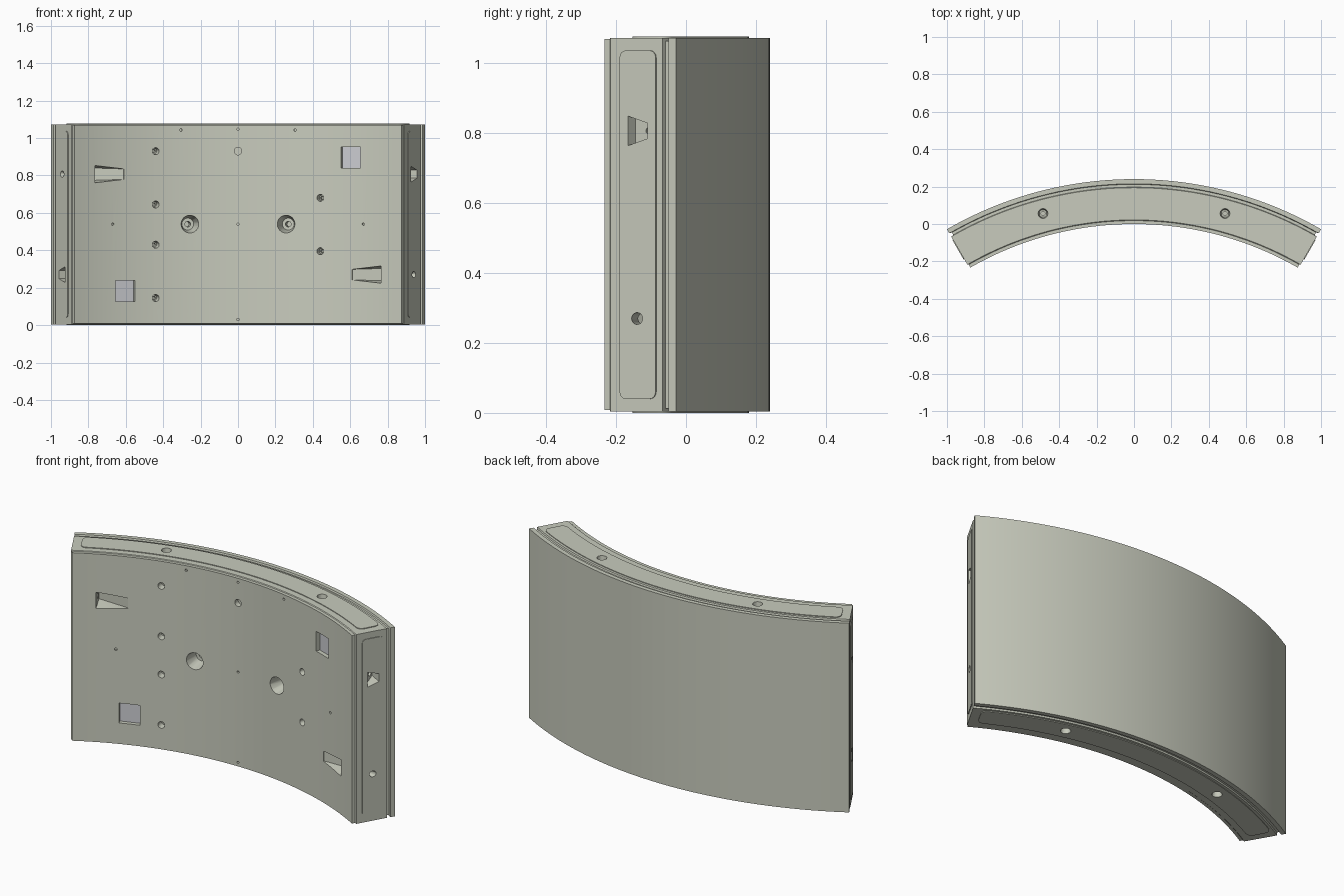
import bpy, bmesh
from math import sin, cos, asin, pi, radians
from mathutils import Vector

if "Cube" in bpy.data.objects:
    bpy.data.objects.remove(bpy.data.objects["Cube"])

RI, RO, H = 1.76, 2.0, 1.077      # inner radius, outer radius, height
END = radians(30)                 # half angle of the segment
LIP = 0.004                       # how far the contact pads stand proud


def P(t, r, z):
    return Vector((r * sin(t), r * cos(t) - RI, z))


def ang(x):
    return asin(x / RI)


def material(name, rgb):
    m = bpy.data.materials.new(name)
    m.diffuse_color = (*rgb, 1)
    m.use_nodes = True
    m.node_tree.nodes["Principled BSDF"].inputs["Base Color"].default_value = m.diffuse_color
    return m


concrete = material("concrete", (0.58, 0.60, 0.51))
steel = material("plate_grey", (0.60, 0.61, 0.64))


def finish(name, bm, mat=None):
    bmesh.ops.recalc_face_normals(bm, faces=bm.faces)
    me = bpy.data.meshes.new(name)
    bm.to_mesh(me)
    bm.free()
    ob = bpy.data.objects.new(name, me)
    bpy.context.collection.objects.link(ob)
    if mat:
        me.materials.append(mat)
    return ob


def hull(bm, pts):
    """Add a convex solid around the points."""
    vs = [bm.verts.new(p) for p in pts]
    res = bmesh.ops.convex_hull(bm, input=vs)
    junk = [v for v in res["geom_interior"] + res["geom_unused"] if isinstance(v, bmesh.types.BMVert)]
    bmesh.ops.delete(bm, geom=junk, context='VERTS')


def cone(bm, a, ra, b, rb, n=20):
    d = (b - a).normalized()
    u = d.orthogonal().normalized()
    w = d.cross(u)
    hull(bm, [c + r * (cos(2 * pi * i / n) * u + sin(2 * pi * i / n) * w)
              for c, r in ((a, ra), (b, rb)) for i in range(n)])


def radial(bm, x, z, r0, r1, depth):
    cone(bm, P(ang(x), RI - 0.012, z), r0, P(ang(x), RI + depth, z), r1)


def loft(name, loops, mat):
    """Skin matching loops and cap both ends."""
    bm = bmesh.new()
    rings = [[bm.verts.new(p) for p in lp] for lp in loops]
    n = len(rings[0])
    for a, b in zip(rings, rings[1:]):
        for i in range(n):
            j = (i + 1) % n
            bm.faces.new((a[i], a[j], b[j], b[i]))
    return bm, rings


# Main body: rectangular outline lofted outward through lip, face and gasket groove
N = 40
profile = [(RI, .006), (1.778, .006), (1.782, 0), (1.954, 0), (1.957, .014),
           (1.972, .014), (1.975, 0), (RO, 0)]
loops = []
for r, inset in profile:
    e = END - inset / r
    ts = [-e + 2 * e * i / N for i in range(N + 1)]
    z0, z1 = LIP + inset * 0.6, H - LIP - inset * 0.6
    loops.append([P(t, r, z0) for t in ts] + [P(t, r, z1) for t in reversed(ts)])
bm, rings = loft("body", loops, concrete)
for ring in (rings[0], rings[-1]):
    for i in range(N):
        bm.faces.new((ring[i], ring[i + 1], ring[2 * N - i], ring[2 * N + 1 - i]))
body = finish("segment_body", bm, concrete)


def rounded(a0, a1, b0, b1, ra, rb, n=4, long=40):
    """Rounded rectangle outline with its long sides (first axis) subdivided."""
    out = []
    for k, (ca, cb) in enumerate(((a1 - ra, b1 - rb), (a0 + ra, b1 - rb),
                                  (a0 + ra, b0 + rb), (a1 - ra, b0 + rb))):
        for i in range(n + 1):
            q = (k + i / n) * pi / 2
            out.append((ca + ra * cos(q), cb + rb * sin(q)))
        if k % 2 == 0:
            s = (a0 + ra - ca) if k == 0 else (a1 - ra - ca)
            y = b1 if k == 0 else b0
            out += [(ca + s * i / long, y) for i in range(1, long)]
    return out


# Contact pads on the top, bottom and both end faces
parts = [body]
for s, top, end in ((1, "top_pad", "right_end_pad"), (-1, "bottom_pad", "left_end_pad")):
    a = radians(28.6)
    arc = rounded(-a, a, 1.818, 1.94, .016, .03)
    zs = (H, H - .02) if s > 0 else (0, .02)
    jobs = [(top, [[P(t, r, z) for t, r in arc] for z in zs])]
    tangent = Vector((s * cos(END), -sin(END), 0))
    flat = rounded(.04, H - .04, 1.815, 1.934, .02, .02, long=2)
    jobs.append((end, [[P(s * END, r, z) + tangent * d for z, r in flat] for d in (LIP, -.02)]))
    for name, lps in jobs:
        bm, rings = loft(name, lps, concrete)
        for ring in rings:
            bm.faces.new(ring)
        parts.append(finish(name, bm, concrete))

# Cutters: pockets first, then the finer holes that run into them
pockets, holes = bmesh.new(), bmesh.new()
for s in (1, -1):
    Z = lambda z: z if s > 0 else H - z
    # tapered bolt pocket in the inner face and its bolt hole to the end face
    t0, t1 = ang(s * .61), ang(s * .765)
    pts = []
    for t, r, h in ((t0, RI - .012, .028), (t0, RI + .004, .028), (t1, RI - .012, .048),
                    (t1, RI + .095, .034)):
        pts += [P(t, r, Z(.27) + h), P(t, r, Z(.27) - h)]
    hull(pockets, pts)
    cone(holes, P(s * radians(30.6), 1.88, Z(.27)), .017, P(s * radians(25), 1.81, Z(.27)), .015)
    # trapezoid pocket in the end face, with a hole at its deep side
    pts = []
    for t, r, h in ((30.4, 1.842, .043), (30.4, 1.908, .022), (29.2, 1.85, .038), (27.8, 1.906, .02)):
        pts += [P(s * radians(t), r, Z(.807) + h), P(s * radians(t), r, Z(.807) - h)]
    hull(pockets, pts)
    cone(holes, P(s * radians(29), 1.885, Z(.807)), .011, P(s * radians(25), 1.885, Z(.807)), .011)
    # square recess with a plate on its floor
    x0, x1 = ang(s * .55), ang(s * .655)
    box = lambda ra, rb: [P(t, r, Z(.895) + h) for t in (x0, x1) for r in (ra, rb) for h in (-.056, .056)]
    hull(pockets, box(RI - .012, RI + .03))
    pb = bmesh.new()
    hull(pb, box(RI + .024, RI + .036))
    finish("recess_plate_right" if s > 0 else "recess_plate_left", pb, steel)
    # lifting sockets
    radial(pockets, s * .257, .54, .05, .032, .08)
    radial(holes, s * .257, .54, .015, .015, .14)
    # dowel sockets in the top and bottom
    for zf, d in ((H, 1), (0, -1)):
        t = s * radians(15)
        cone(pockets, P(t, 1.88, zf + d * .01), .027, P(t, 1.88, zf - d * .06), .02)
        cone(holes, P(t, 1.88, zf), .011, P(t, 1.88, zf - d * .11), .011)
    # small marker dots
    for x, z in ((.67, .54), (.305, 1.043)):
        radial(pockets, s * x, z, .007, .007, .012)
for z in (.54, 1.047, .03):
    radial(pockets, 0, z, .006, .006, .012)
# round fixing sockets in the inner face
for x, zs in ((-.44, (.93, .645, .43, .145)), (.44, (.68, .395))):
    for z in zs:
        radial(pockets, x, z, .02, .015, .04)
        radial(holes, x, z, .009, .009, .07)
radial(pockets, 0, .93, .02, .02, .03)

cutters = [finish("pocket_cutter", pockets), finish("hole_cutter", holes)]
for c in cutters:
    c.hide_render = True


def activate(ob):
    bpy.ops.object.select_all(action='DESELECT')
    ob.select_set(True)
    bpy.context.view_layer.objects.active = ob


for ob in parts:
    activate(ob)
    for c in cutters:
        m = ob.modifiers.new("cut", 'BOOLEAN')
        m.operation, m.solver, m.object = 'DIFFERENCE', 'EXACT', c
        bpy.ops.object.modifier_apply(modifier=m.name)
    bpy.ops.object.shade_smooth_by_angle(angle=radians(25))
for c in cutters:
    bpy.data.objects.remove(c)
